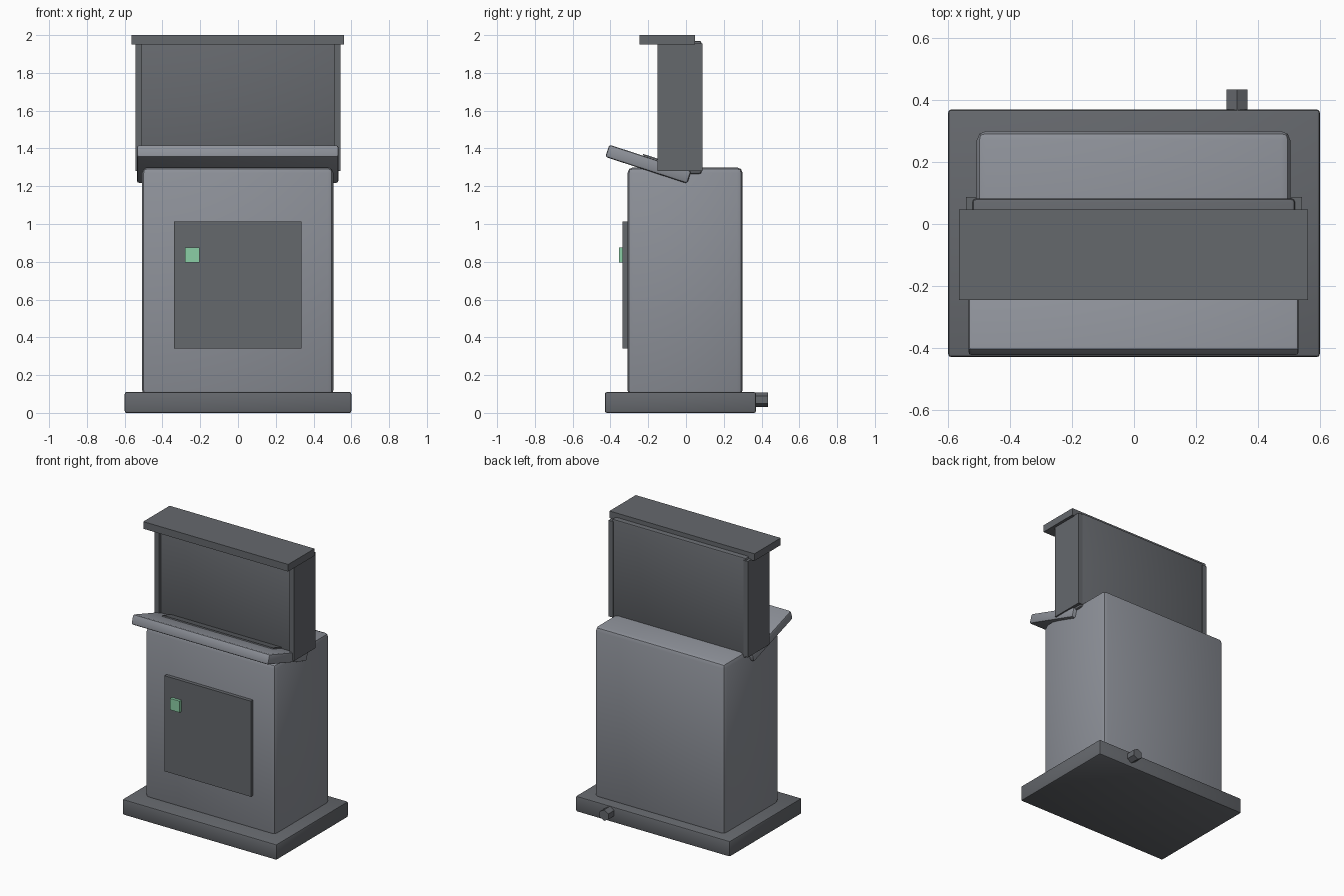
import bpy, math

if "Cube" in bpy.data.objects:
    bpy.data.objects.remove(bpy.data.objects["Cube"])


def material(name, rgb):
    m = bpy.data.materials.new(name)
    m.diffuse_color = (*rgb, 1)
    m.use_nodes = True
    m.node_tree.nodes["Principled BSDF"].inputs["Base Color"].default_value = m.diffuse_color
    return m


LIGHT = material("light grey", (0.27, 0.285, 0.32))
DARK = material("dark grey", (0.13, 0.138, 0.152))
GREEN = material("green", (0.26, 0.62, 0.38))


def box(name, x, y, z, mat, bevel=0, segments=2, tilt=0):
    """Box from (min, max) ranges, optionally bevelled and tilted about x."""
    bpy.ops.mesh.primitive_cube_add(size=1, location=[sum(r) / 2 for r in (x, y, z)])
    ob = bpy.context.object
    ob.name = name
    ob.scale = [r[1] - r[0] for r in (x, y, z)]
    bpy.ops.object.transform_apply(location=False, rotation=False, scale=True)
    ob.rotation_euler.x = tilt
    ob.data.materials.append(mat)
    if bevel:
        mod = ob.modifiers.new("bevel", "BEVEL")
        mod.width, mod.segments = bevel, segments
        bpy.ops.object.modifier_apply(modifier=mod.name)
        bpy.ops.object.shade_smooth_by_angle(angle=math.radians(30))
    return ob


# Floor plate and cabinet
box("base", (-0.6, 0.6), (-0.43, 0.37), (0, 0.11), DARK, 0.01)
box("cabinet", (-0.508, 0.505), (-0.31, 0.30), (0.09, 1.30), LIGHT, 0.03)

# Door with its small green handle
box("door", (-0.338, 0.335), (-0.335, -0.29), (0.34, 1.012), DARK)
box("handle", (-0.28, -0.205), (-0.355, -0.325), (0.795, 0.875), GREEN)

# Sloping control desk and the thin plate set into it
TILT = math.radians(-18)
box("control_desk", (-0.535, 0.532), (-0.428, 0.028), (1.283, 1.351), LIGHT, 0.012, tilt=TILT)
box("control_plate", (-0.43, 0.43), (-0.23, -0.12), (1.346, 1.354), DARK, tilt=TILT)

# Screen housing, side panels and overhanging cap
box("screen", (-0.522, 0.52), (-0.13, 0.082), (1.265, 1.97), DARK, 0.012)
for side, name in ((-1, "side_panel_left"), (1, "side_panel_right")):
    box(name, sorted((side * 0.508, side * 0.542)), (-0.152, 0.087), (1.28, 1.955), DARK)
box("cap", (-0.565, 0.562), (-0.245, 0.047), (1.95, 2.0), DARK)

# Hexagonal cable socket at the back
bpy.ops.mesh.primitive_cylinder_add(vertices=6, radius=0.0387, depth=0.105,
                                    location=(0.333, 0.3825, 0.069),
                                    rotation=(math.pi / 2, 0, 0))
socket = bpy.context.object
socket.name = "cable_socket"
socket.data.materials.append(DARK)
